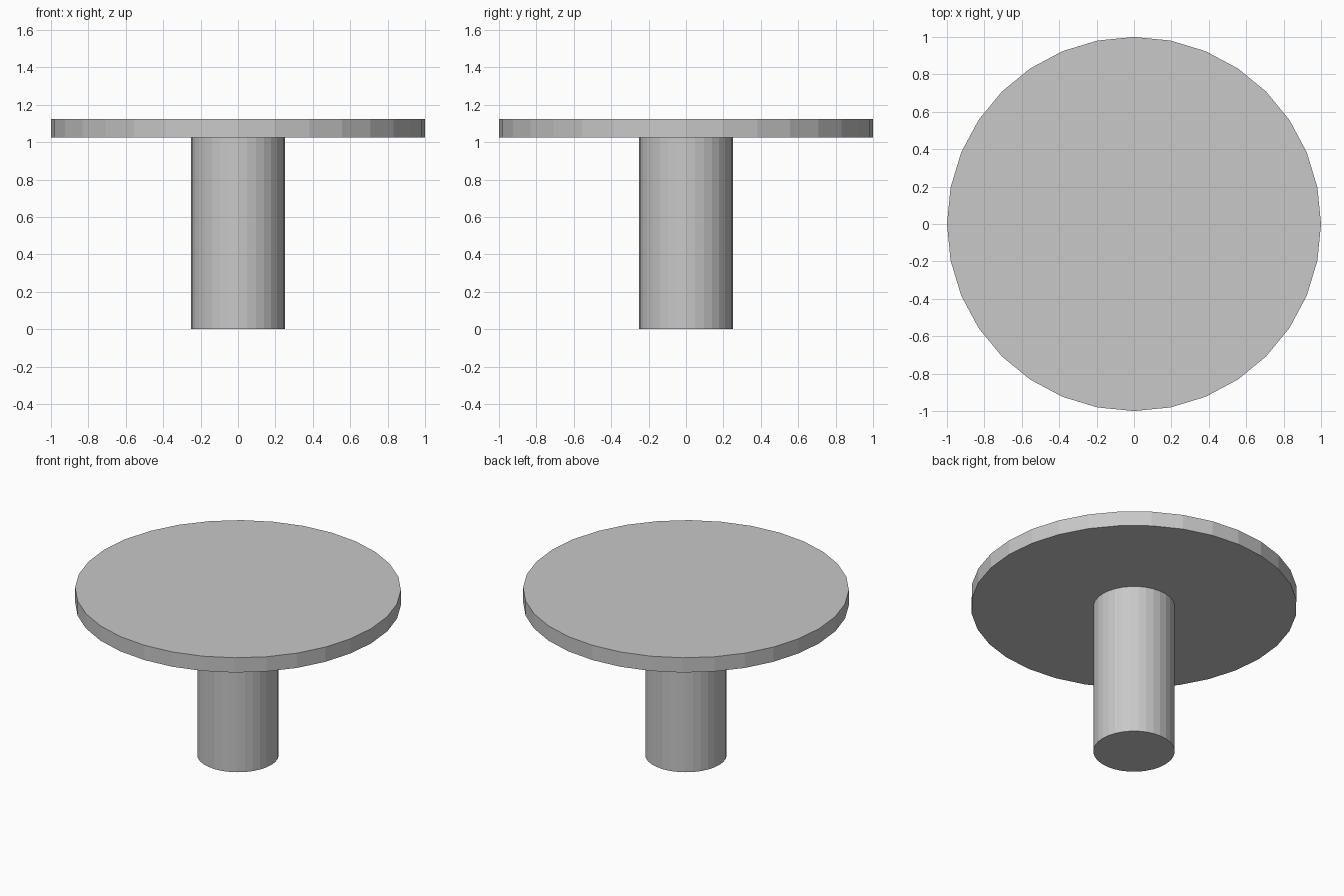
import bpy

cube = bpy.data.objects.get("Cube")
if cube:
    bpy.data.objects.remove(cube, do_unlink=True)

# One plain grey for the whole table
grey = bpy.data.materials.new("light_grey")
grey.use_nodes = True
colour = (0.58, 0.58, 0.58, 1)
grey.diffuse_color = colour
grey.node_tree.nodes["Principled BSDF"].inputs["Base Color"].default_value = colour


def cylinder(name, radius, bottom, top):
    """Flat-shaded 32-sided upright cylinder between two heights."""
    bpy.ops.mesh.primitive_cylinder_add(
        vertices=32, radius=radius, depth=top - bottom,
        location=(0, 0, (bottom + top) / 2))
    obj = bpy.context.object
    obj.name = name
    obj.data.materials.append(grey)
    return obj


TOP_UNDERSIDE = 1.025

# Central column and round top
cylinder("pedestal", 0.25, 0, TOP_UNDERSIDE)
cylinder("table_top", 1, TOP_UNDERSIDE, 1.125)
